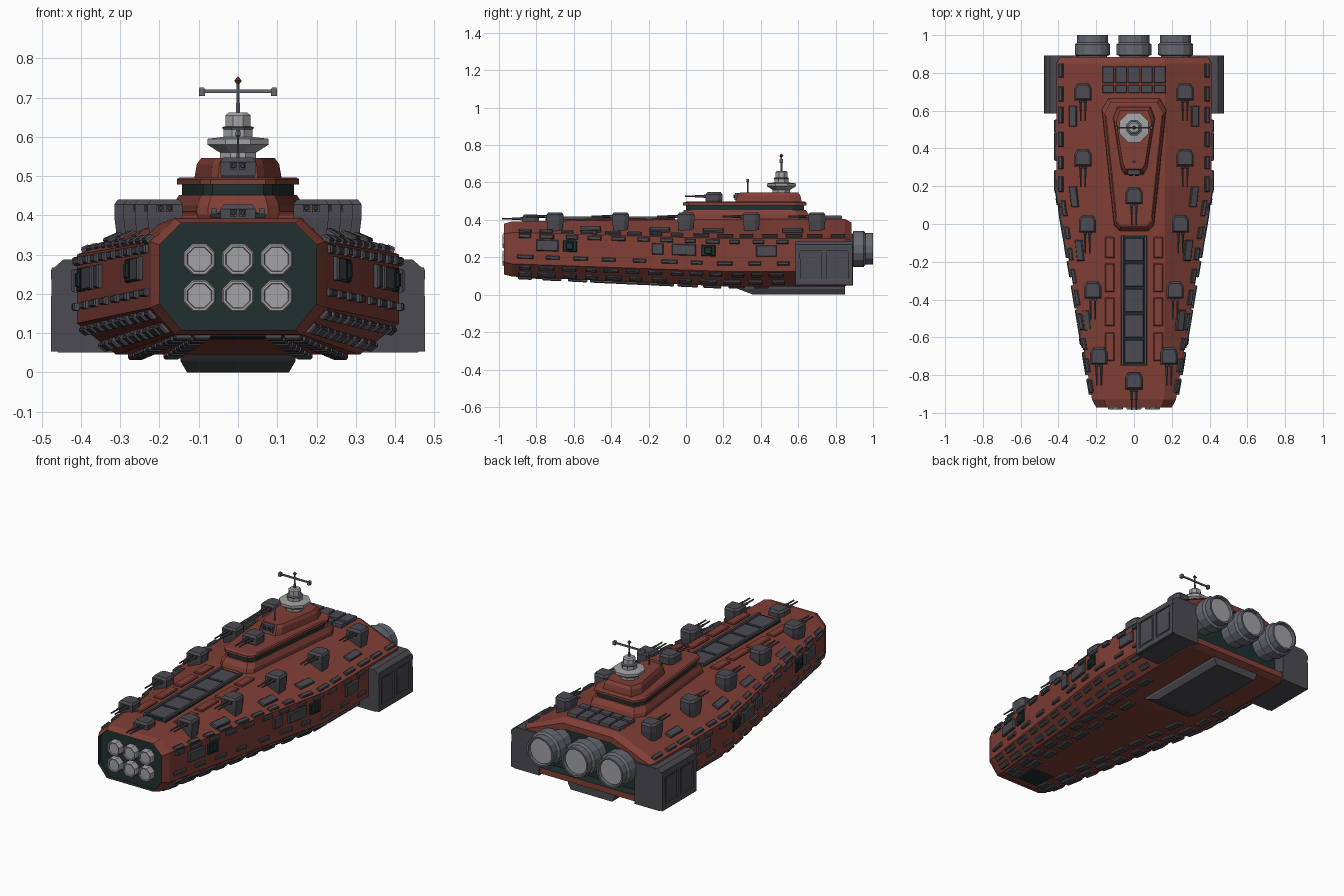
import bpy, bmesh, math, random
from mathutils import Vector as V

random.seed(4)
old = bpy.data.objects.get("Cube")
if old:
    bpy.data.objects.remove(old)


def material(name, rgb):
    m = bpy.data.materials.new(name)
    m.use_nodes = True
    m.diffuse_color = (*rgb, 1)
    b = next(n for n in m.node_tree.nodes if n.type == 'BSDF_PRINCIPLED')
    b.inputs["Base Color"].default_value = (*rgb, 1)
    b.inputs["Roughness"].default_value = 0.8
    return m


RED = material("hull red", (0.22, 0.05, 0.037))
GREY = material("dark grey", (0.07, 0.07, 0.084))
DARK = material("shadow green", (0.014, 0.03, 0.028))
STEEL = material("engine steel", (0.13, 0.14, 0.165))
PALE = material("pale grey", (0.36, 0.36, 0.38))


def loft(bm, rings, mi=0):
    """Closed skin through rings of points; returns the two caps."""
    vs = [[bm.verts.new(p) for p in r] for r in rings]
    n = len(vs[0])
    for a, b in zip(vs, vs[1:]):
        for i in range(n):
            bm.faces.new((a[i], a[(i + 1) % n], b[(i + 1) % n], b[i])).material_index = mi
    caps = [bm.faces.new(vs[0]), bm.faces.new(vs[-1])]
    for c in caps:
        c.material_index = mi
    return caps


def finish(name, bm, *mats):
    bmesh.ops.recalc_face_normals(bm, faces=bm.faces)
    me = bpy.data.meshes.new(name)
    bm.to_mesh(me)
    bm.free()
    for m in mats:
        me.materials.append(m)
    ob = bpy.data.objects.new(name, me)
    bpy.context.collection.objects.link(ob)
    return ob


def slab(bm, c, u, v, n, lu, lv, h, inset=0.005, mi=0):
    """Chamfered plate centred on c, rising h along n."""
    def ring(d, k):
        return [c + u * (a * (lu / 2 - k)) + v * (b * (lv / 2 - k)) + n * d
                for a, b in ((-1, -1), (1, -1), (1, 1), (-1, 1))]
    loft(bm, [ring(-0.012, 0), ring(h * 0.6, 0), ring(h, inset)], mi)


def box(bm, c, size, mi=0):
    sx, sy, sz = size
    slab(bm, V(c) + V((0, 0, 0.012 - sz / 2)), V((1, 0, 0)), V((0, 1, 0)), V((0, 0, 1)),
         sx, sy, sz - 0.012, 0.002, mi)


def lathe(bm, c, axis, profile, n=8, mi=0):
    """Turned shape: profile of (distance along axis, radius)."""
    a = V(axis)
    q = V((0, 0, 1)).rotation_difference(a)
    rings = []
    for d, r in profile:
        rings.append([V(c) + a * d + q @ V((r * math.cos(t), r * math.sin(t), 0))
                      for t in [(i + 0.5) * math.tau / n for i in range(n)]])
    loft(bm, rings, mi)


# Hull cross-sections: y, then bottom, lower side, upper side and top corners
STATIONS = [
    (-0.972, ((0.145, 0.108), (0.2, 0.175), (0.2, 0.325), (0.145, 0.38))),
    (-0.93, ((0.16, 0.097), (0.222, 0.165), (0.222, 0.333), (0.16, 0.392))),
    (0.2, ((0.31, 0.045), (0.41, 0.125), (0.41, 0.3), (0.165, 0.405))),
    (0.85, ((0.31, 0.045), (0.41, 0.125), (0.41, 0.3), (0.165, 0.405))),
    (0.885, ((0.3, 0.06), (0.39, 0.13), (0.39, 0.29), (0.155, 0.385))),
]


def section(y):
    for (y0, a), (y1, b) in zip(STATIONS, STATIONS[1:]):
        if y <= y1:
            f = (y - y0) / (y1 - y0)
            pts = [V(p).lerp(V(q), f) for p, q in zip(a, b)]
            return [V((0, pts[0].y))] + pts + [V((0, pts[3].y))]


def on_hull(y, k, t, s):
    p = section(y)
    q = p[k] + (p[k + 1] - p[k]) * t
    return V((s * q.x, y, q.y))


BOTTOM, LOWER, SIDE, UPPER, TOP = range(5)


def plate(bm, k, t, y, length, width, h=0.012, sides=(-1, 1), mi=0):
    """Plate lying on hull facet k, on both sides."""
    for s in sides:
        c = on_hull(y, k, t, s)
        u = (on_hull(y + 0.01, k, t, s) - on_hull(y - 0.01, k, t, s)).normalized()
        v = (on_hull(y, k, t + 0.1, s) - on_hull(y, k, t - 0.1, s)).normalized()
        n = u.cross(v)
        if n.dot(c - V((0, y, 0.23))) < 0:
            n = -n
        slab(bm, c, u, v, n, length, width, h, 0.004, mi)


# Hull with recessed bow and stern
bm = bmesh.new()
rings = []
for y, pts in STATIONS:
    rings.append([V((x, y, z)) for x, z in pts] + [V((-x, y, z)) for x, z in reversed(pts)])
caps = loft(bm, rings)
for cap, rim, depth in zip(caps, (0.03, 0.035), (0.025, -0.06)):
    bmesh.ops.inset_region(bm, faces=[cap], thickness=rim)
    r = bmesh.ops.extrude_discrete_faces(bm, faces=[cap])
    f = r["faces"][0]
    bmesh.ops.translate(bm, verts=f.verts, vec=(0, depth, 0))
    f.material_index = 1
    for e in f.edges:
        for g in e.link_faces:
            g.material_index = 1
finish("hull", bm, RED, DARK)

# Bow launch tubes
bm = bmesh.new()
for x in (-0.098, 0, 0.098):
    for z in (0.195, 0.288):
        lathe(bm, (x, -0.94, z), (0, -1, 0),
              [(0, 0.044), (0.035, 0.044), (0.041, 0.04), (0.041, 0.034), (0.034, 0.032)])
finish("bow_tubes", bm, PALE)

# Engines with pale nozzles
bm = bmesh.new()
for x in (-0.22, 0, 0.22):
    lathe(bm, (x, 0.8, 0.245), (0, 1, 0), [(0, 0.08), (0.09, 0.08), (0.095, 0.096), (0.15, 0.096),
          (0.16, 0.084), (0.2, 0.084), (0.2, 0.074), (0.18, 0.072)], 14)
    lathe(bm, (x, 0.97, 0.245), (0, 1, 0), [(0, 0.07), (0.014, 0.07)], 14, 1)
finish("engines", bm, STEEL, PALE)

# Side pods with framed doors
bm = bmesh.new()
POD = ((0.3, 0.05), (0.458, 0.05), (0.467, 0.06), (0.467, 0.268), (0.445, 0.287), (0.3, 0.287))
for s in (-1, 1):
    loft(bm, [[V((s * x, y, z)) for x, z in POD] for y in (0.585, 0.892)])
    for z in (0.068, 0.252):
        box(bm, (s * 0.466, 0.738, z), (0.02, 0.305, 0.03))
    for y in (0.598, 0.738, 0.878):
        box(bm, (s * 0.466, y, 0.16), (0.02, 0.026, 0.21))
    for y in (0.668, 0.808):
        box(bm, (s * 0.465, y, 0.16), (0.012, 0.09, 0.13))
finish("side_pods", bm, GREY)

# Keel bay under the stern
bm = bmesh.new()
loft(bm, [[V((x * w, y, z)) for x, y in ((-1, y0), (1, y0), (1, 0.85), (-1, 0.85))]
          for w, y0, z in ((0.147, 0.26, 0.05), (0.147, 0.28, 0.03), (0.13, 0.36, 0.0))])
slab(bm, V((0, 0.6, 0.006)), V((1, 0, 0)), V((0, 1, 0)), V((0, 0, -1)), 0.2, 0.4, 0.006)
finish("keel_bay", bm, GREY)


# Stepped superstructure: tapered six-sided tiers
def tier(bm, levels, mi=0):
    rings = []
    for z, w, y0, y1 in levels:
        pts = ((w * 0.45, y0), (w * 0.62, y0 + 0.03), (w, y1 - 0.06), (w * 0.8, y1))
        rings.append([V((x, y, z)) for x, y in pts] + [V((-x, y, z)) for x, y in reversed(pts)])
    loft(bm, rings, mi)


bm = bmesh.new()
tier(bm, [(0.39, 0.172, -0.04, 0.67), (0.425, 0.168, -0.03, 0.66), (0.452, 0.15, -0.01, 0.64)])
tier(bm, [(0.445, 0.143, 0.0, 0.63), (0.482, 0.143, 0.0, 0.63)], 1)
tier(bm, [(0.478, 0.156, -0.015, 0.645), (0.492, 0.156, -0.015, 0.645), (0.497, 0.148, 0.0, 0.635)])
tier(bm, [(0.49, 0.112, 0.26, 0.62), (0.53, 0.105, 0.275, 0.612), (0.546, 0.094, 0.29, 0.6)])
finish("superstructure", bm, RED, DARK)

# Bridge windows at the front of the upper tier
bm = bmesh.new()
box(bm, (0, 0.275, 0.525), (0.07, 0.03, 0.035))
for x in (-0.016, 0.016):
    box(bm, (x, 0.259, 0.527), (0.02, 0.008, 0.018), 1)
finish("bridge", bm, GREY, DARK)

# Sensor tower and mast
bm = bmesh.new()
lathe(bm, (0, 0.51, 0), (0, 0, 1), [(0.54, 0.05), (0.56, 0.05), (0.58, 0.084), (0.595, 0.084), (0.6, 0.04),
      (0.622, 0.04), (0.626, 0.034), (0.655, 0.034), (0.662, 0.026)])
lathe(bm, (0, 0.51, 0.6), (0, 0, 1), [(0, 0.03), (0.024, 0.044), (0.027, 0.038)], 8, 1)
lathe(bm, (0, 0.51, 0.65), (0, 0, 1), [(0, 0.006), (0.085, 0.004)], 6, 1)
box(bm, (0, 0.51, 0.715), (0.19, 0.007, 0.007), 1)
for s in (-1, 1):
    box(bm, (s * 0.092, 0.51, 0.715), (0.015, 0.018, 0.022), 1)
lathe(bm, (0, 0.51, 0.733), (0, 0, 1), [(0, 0.003), (0.01, 0.011), (0.021, 0.001)], 6, 2)
lathe(bm, (0, 0.33, 0.54), (0, 0, 1), [(0, 0.004), (0.06, 0.003), (0.063, 0.008), (0.078, 0.006)], 6, 1)
finish("sensor_tower", bm, PALE, STEEL, RED)


# Twin-barrel gun turrets
def turret(bm, x, y, z0, z1):
    out = ((-0.03, -0.045), (0.03, -0.045), (0.045, -0.02), (0.045, 0.045), (-0.045, 0.045), (-0.045, -0.02))

    def ring(k, z):
        return [V((x + a * k, y - b * k, z)) for a, b in out]
    loft(bm, [ring(0.85, z0), ring(1, z1 - 0.045), ring(1, z1 - 0.012), ring(0.8, z1)])
    for d in (-0.012, 0.012):
        lathe(bm, (x + d, y - 0.03, z1 - 0.022), (0, -1, 0), [(0, 0.007), (0.07, 0.007), (0.072, 0.0045),
              (0.125, 0.0045)], 6)
        box(bm, (x + d, y - 0.046, z1 - 0.022), (0.018, 0.02, 0.018))


bm = bmesh.new()
for x, y in ((0.27, 0.7), (0.27, 0.35), (0.247, 0), (0.218, -0.35), (0.186, -0.7)):
    for s in (-1, 1):
        turret(bm, s * x, y, 0.34, 0.44)
turret(bm, 0, -0.83, 0.38, 0.428)
turret(bm, 0, 0.15, 0.49, 0.548)
finish("gun_turrets", bm, GREY)

# Deck trench, stern deck blocks and raised deck plates
bm = bmesh.new()
box(bm, (0, -0.405, 0.398), (0.14, 0.69, 0.016), 1)
for s in (-1, 1):
    box(bm, (s * 0.061, -0.405, 0.402), (0.016, 0.69, 0.03))
for i in range(5):
    box(bm, (0, -0.675 + i * 0.135, 0.4), (0.1, 0.122, 0.022))
for y, w in ((0.715, 0.055), (0.775, 0.075), (0.815, 0.05)):
    for i in range(5):
        box(bm, ((i - 2) * 0.068, y, 0.408), (0.06, w * 0.75, 0.03))
finish("deck_machinery", bm, GREY, DARK)
bm = bmesh.new()
for y in (-0.65, -0.465, -0.285, -0.125):
    for s in (-1, 1):
        slab(bm, V((s * 0.128, y, section(y)[4].y)), V((1, 0, 0)), V((0, 1, 0)), V((0, 0, 1)),
             0.05, 0.15 if y < -0.2 else 0.11, 0.01)
finish("deck_plates", bm, RED)

# Large hull plates and hatches
bm = bmesh.new()
for y, length in ((-0.74, 0.12), (-0.15, 0.06), (-0.01, 0.13), (0.43, 0.11)):
    plate(bm, SIDE, 0.62, y, length, 0.06, 0.014)
for y in (-0.62, 0.12):
    plate(bm, SIDE, 0.62, y, 0.075, 0.06, 0.01, mi=1)
    plate(bm, SIDE, 0.62, y, 0.04, 0.04, 0.016, mi=1)
for y in (-0.51, -0.14, 0.145, 0.57):
    plate(bm, UPPER, 0.36, y, 0.11, 0.042)
plate(bm, BOTTOM, 0, -0.83, 0.14, 0.14, 0.006, (1,), 1)
finish("hull_plates", bm, GREY, DARK)

# Rows of small armour strips: facet, position across, step, length, width, end
bm = bmesh.new()
ROWS = ((UPPER, 0.1, 0.115, 0.08, 0.024, 0.84), (SIDE, 0.9, 0.12, 0.07, 0.022, 0.56),
        (SIDE, 0.24, 0.15, 0.08, 0.02, 0.56), (LOWER, 0.8, 0.105, 0.075, 0.026, 0.56),
        (LOWER, 0.3, 0.12, 0.085, 0.03, 0.56), (BOTTOM, 0.84, 0.12, 0.085, 0.04, 0.5),
        (BOTTOM, 0.55, 0.13, 0.09, 0.04, 0.24))
for k, t, step, length, width, end in ROWS:
    y = -0.86
    while y < end:
        plate(bm, k, t, y, length * random.uniform(0.75, 1.1), width, 0.013)
        y += step * random.uniform(0.95, 1.15)
finish("armour_strips", bm, GREY)
